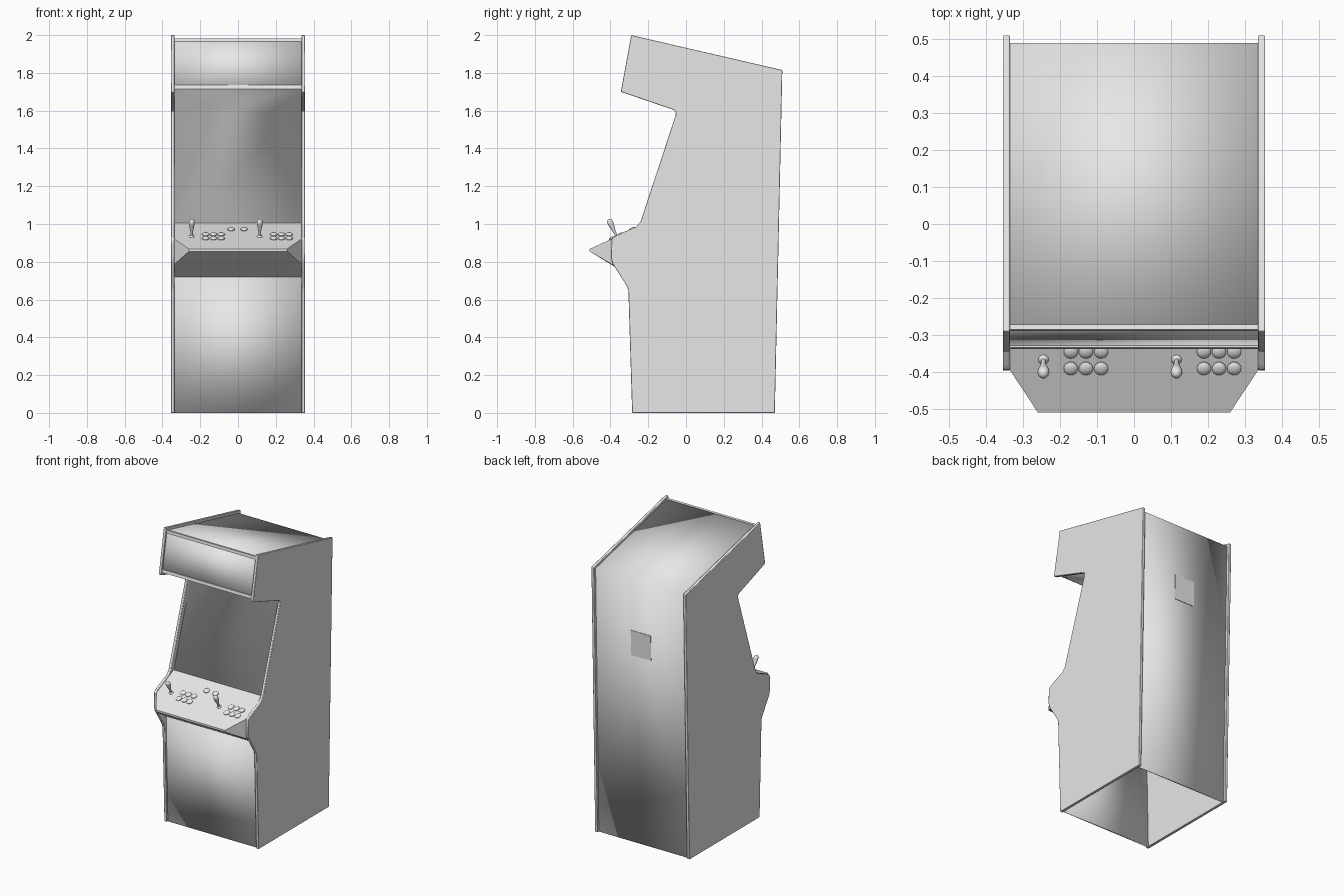
import bpy, bmesh, math
from mathutils import Matrix

if "Cube" in bpy.data.objects:
    bpy.data.objects.remove(bpy.data.objects["Cube"])

grey = bpy.data.materials.new("light grey")
grey.diffuse_color = (0.8, 0.8, 0.8, 1)
grey.use_nodes = True
grey.node_tree.nodes["Principled BSDF"].inputs["Base Color"].default_value = grey.diffuse_color

INNER, OUTER = 0.336, 0.355          # half widths inside / outside the side panels
SLOPE = 0.457                        # control deck slope
TILT = math.atan(SLOPE)


def deck_z(y):
    return 1.005 + SLOPE * (y + 0.21)


def finish(name, bm, angle=30):
    mesh = bpy.data.meshes.new(name)
    bm.to_mesh(mesh)
    bm.free()
    mesh.materials.append(grey)
    obj = bpy.data.objects.new(name, mesh)
    bpy.context.collection.objects.link(obj)
    bpy.ops.object.select_all(action='DESELECT')
    obj.select_set(True)
    bpy.context.view_layer.objects.active = obj
    bpy.ops.object.shade_smooth_by_angle(angle=math.radians(angle))
    return obj


def prism(name, pts, x0, x1):
    """Closed (y, z) profile extruded from x0 to x1."""
    bm = bmesh.new()
    face = bm.faces.new([bm.verts.new((x0, y, z)) for y, z in pts])
    ext = bmesh.ops.extrude_face_region(bm, geom=[face])
    verts = [v for v in ext["geom"] if isinstance(v, bmesh.types.BMVert)]
    bmesh.ops.translate(bm, verts=verts, vec=(x1 - x0, 0, 0))
    bmesh.ops.recalc_face_normals(bm, faces=bm.faces)
    return finish(name, bm)


def sheet(name, pts):
    """Open (y, z) path stretched between the side panels, thickened inward."""
    bm = bmesh.new()
    rows = [[bm.verts.new((x, y, z)) for x in (-INNER, INNER)] for y, z in pts]
    for a, b in zip(rows, rows[1:]):
        bm.faces.new((a[0], a[1], b[1], b[0]))
    obj = finish(name, bm, 10)
    mod = obj.modifiers.new("thickness", 'SOLIDIFY')
    mod.thickness = 0.01
    mod.offset = -1
    return obj


def lathe(name, profile, x, y, sides=20):
    """(radius, height) profile spun round the deck normal at (x, y)."""
    bm = bmesh.new()
    verts = [bm.verts.new((r, 0, h)) for r, h in profile]
    edges = [bm.edges.new(p) for p in zip(verts, verts[1:])]
    bmesh.ops.spin(bm, geom=verts + edges, axis=(0, 0, 1), cent=(0, 0, 0),
                   angle=math.tau, steps=sides)
    bmesh.ops.remove_doubles(bm, verts=bm.verts, dist=0.0002)
    bmesh.ops.recalc_face_normals(bm, faces=bm.faces)
    bm.transform(Matrix.Translation((x, y, deck_z(y))) @ Matrix.Rotation(TILT, 4, 'X'))
    return finish(name, bm, 50)


# side panels with softened edges
side = [(-0.285, 0), (0.47, 0), (0.51, 1.815), (-0.29, 2.0), (-0.345, 1.70),
        (-0.068, 1.605), (-0.054, 1.595), (-0.055, 1.575), (-0.24, 1.015),
        (-0.262, 0.987), (-0.38, 0.935), (-0.394, 0.92), (-0.397, 0.82),
        (-0.388, 0.79), (-0.312, 0.67), (-0.305, 0.645)]
for label, s in (("left", -1), ("right", 1)):
    panel = prism(label + "_side_panel", side, s * INNER, s * OUTER)
    mod = panel.modifiers.new("soft edge", 'BEVEL')
    mod.width = 0.003
    mod.segments = 2

# lower front door, and the shell from the screen over the top and down the back
sheet("front_door", [(-0.273, 0), (-0.29, 0.72)])
sheet("cabinet_shell", [(-0.21, 1.0), (-0.02, 1.59), (-0.333, 1.713), (-0.28, 1.98),
                        (0.49, 1.802), (0.455, 0)])

# marquee retainer strips
prism("lower_marquee_trim", [(-0.338, 1.715), (-0.334, 1.735), (-0.31, 1.735), (-0.31, 1.715)],
      -INNER, INNER)
prism("upper_marquee_trim", [(-0.289, 1.965), (-0.286, 1.983), (-0.272, 1.98), (-0.272, 1.965)],
      -INNER, INNER)

# control deck: wedge with tapered front corners
bm = bmesh.new()
for x, y, z in ((INNER, -0.21, 1.005), (INNER, -0.395, deck_z(-0.395)), (0.26, -0.51, 0.868),
                (0.26, -0.51, 0.855), (INNER, -0.395, 0.788), (INNER, -0.29, 0.72)):
    for s in (-1, 1):
        bm.verts.new((s * x, y, z))
bmesh.ops.convex_hull(bm, input=bm.verts)
bmesh.ops.recalc_face_normals(bm, faces=bm.faces)
finish("control_deck", bm, 15)

# joysticks
stick = [(0.014, 0), (0.012, 0.004), (0.006, 0.008), (0.007, 0.03), (0.015, 0.07),
         (0.016, 0.082), (0.013, 0.094), (0.007, 0.1), (0, 0.102)]
for i, x in enumerate((-0.245, 0.115)):
    lathe(f"joystick_{i + 1}", stick, x, -0.367)

# action buttons and start buttons
button = [(0.019, 0), (0.019, 0.004), (0.014, 0.008), (0.007, 0.01), (0, 0.0105)]
spots = [(x0 + 0.041 * i, y) for x0 in (-0.171, 0.189) for i in range(3) for y in (-0.345, -0.39)]
spots += [(-0.036, -0.285), (0.032, -0.285)]
for i, (x, y) in enumerate(spots):
    lathe(f"button_{i + 1}", button, x, y, 16)

# access plate on the back
prism("back_plate", [(0.479, 1.28), (0.483, 1.28), (0.4865, 1.45), (0.482, 1.45)], -0.075, 0.075)
